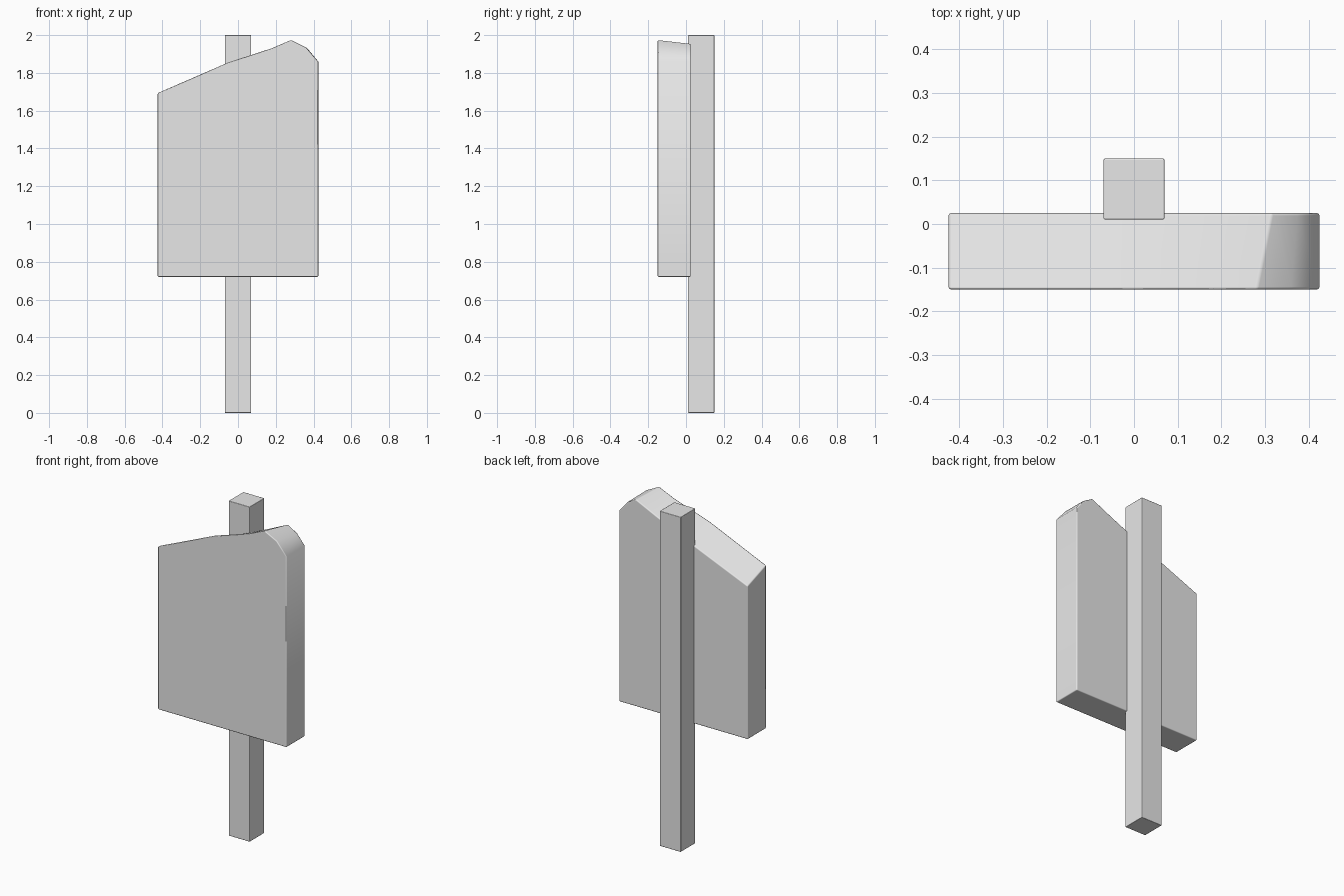
import bpy
import bmesh
import math

cube = bpy.data.objects.get("Cube")
if cube:
    bpy.data.objects.remove(cube, do_unlink=True)

# Single plain grey
grey = bpy.data.materials.new("light_grey")
grey.use_nodes = True
COLOUR = (0.8, 0.8, 0.8, 1)
grey.diffuse_color = COLOUR
grey.node_tree.nodes["Principled BSDF"].inputs["Base Color"].default_value = COLOUR


def loft(name, front, back, y_front, y_back, bevel):
    """Solid between two matching x-z outlines, with softened edges."""
    bm = bmesh.new()
    a = [bm.verts.new((x, y_front, z)) for x, z in front]
    b = [bm.verts.new((x, y_back, z)) for x, z in back]
    bm.faces.new(a)
    bm.faces.new(b[::-1])
    for i in range(len(a)):
        j = (i + 1) % len(a)
        bm.faces.new((a[i], b[i], b[j], a[j]))
    bmesh.ops.recalc_face_normals(bm, faces=bm.faces)
    mesh = bpy.data.meshes.new(name)
    bm.to_mesh(mesh)
    bm.free()
    mesh.materials.append(grey)
    mesh.polygons.foreach_set("use_smooth", [True] * len(mesh.polygons))
    obj = bpy.data.objects.new(name, mesh)
    bpy.context.collection.objects.link(obj)
    mod = obj.modifiers.new("soft_edges", "BEVEL")
    mod.width = bevel
    mod.segments = 2
    mod.limit_method = "ANGLE"
    mod.angle_limit = math.radians(50)
    mod.harden_normals = True
    return obj


# Upright square post
post = [(-0.07, 0), (0.07, 0), (0.07, 2), (-0.07, 2)]
loft("post", post, post, 0.01, 0.15, 0.004)

# Board with a sloping, slightly twisted top and a rounded shoulder
base = [(-0.425, 0.72), (0.425, 0.72)]
board_front = base + [(0.425, 1.86), (0.36, 1.935), (0.28, 1.975),
                      (0.18, 1.932), (-0.05, 1.858), (-0.425, 1.695)]
board_back = base + [(0.425, 1.86), (0.375, 1.92), (0.315, 1.955),
                     (0.18, 1.892), (-0.05, 1.79), (-0.425, 1.635)]
loft("board", board_front, board_back, -0.15, 0.025, 0.006)
